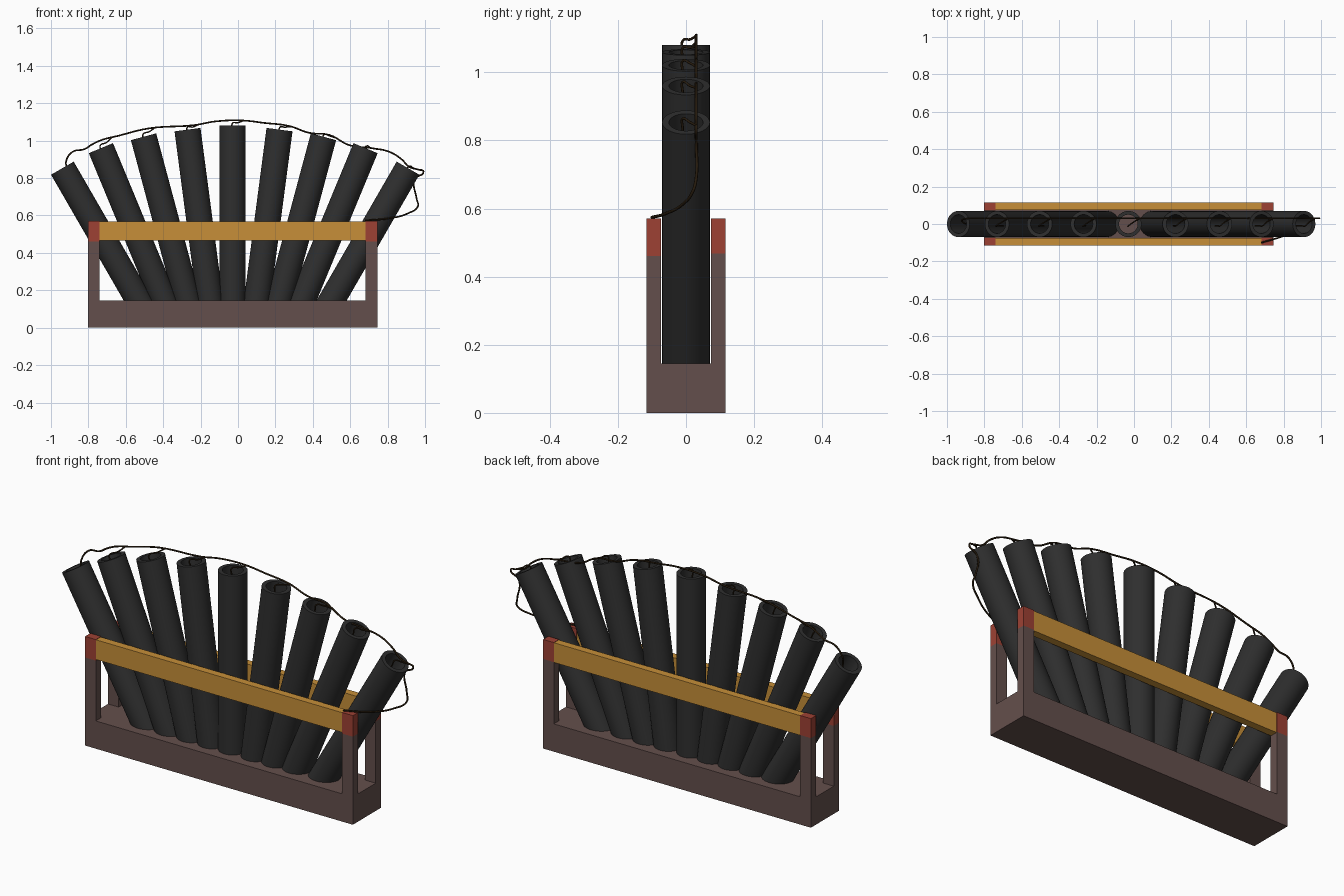
import bpy, bmesh, math
from mathutils import Vector, Matrix

if "Cube" in bpy.data.objects:
    bpy.data.objects.remove(bpy.data.objects["Cube"])


def material(name, rgb):
    m = bpy.data.materials.new(name)
    m.diffuse_color = (*rgb, 1)
    m.use_nodes = True
    m.node_tree.nodes["Principled BSDF"].inputs["Base Color"].default_value = m.diffuse_color
    return m


BROWN = material("brown_wood", (0.127, 0.078, 0.072))
ORANGE = material("orange_paint", (0.57, 0.275, 0.04))
RED = material("red_paint", (0.34, 0.053, 0.034))
BLACK = material("charcoal_tube", (0.028, 0.028, 0.028))
FUSE = material("dark_fuse", (0.02, 0.011, 0.004))


def add_mesh(name, bm, mat):
    bmesh.ops.recalc_face_normals(bm, faces=bm.faces)
    me = bpy.data.meshes.new(name)
    bm.to_mesh(me)
    bm.free()
    me.materials.append(mat)
    ob = bpy.data.objects.new(name, me)
    bpy.context.collection.objects.link(ob)
    return ob


def box(name, lo, hi, mat):
    lo, hi = Vector(lo), Vector(hi)
    bm = bmesh.new()
    bmesh.ops.create_cube(bm, size=1, matrix=Matrix.Translation((lo + hi) / 2)
                          @ Matrix.Diagonal((*(hi - lo), 1)))
    add_mesh(name, bm, mat)


# Frame: base, four posts with red tips, two rails
X0, X1, Y0, Y1 = -0.803, 0.745, 0.073, 0.116
BASE_TOP, TOP, PW = 0.145, 0.57, 0.062
box("base", (X0, -Y1, 0), (X1, Y1, BASE_TOP), BROWN)
for side, s, tip in (("front", -1, 0.46), ("back", 1, 0.468)):
    ya, yb = sorted((s * Y0, s * Y1))
    for end, xa in (("left", X0), ("right", X1 - PW)):
        box(f"{side}_{end}_post", (xa, ya, BASE_TOP), (xa + PW, yb, tip), BROWN)
        box(f"{side}_{end}_post_tip", (xa, ya, tip), (xa + PW, yb, TOP), RED)
    ya, yb = sorted((s * 0.075, s * 0.114))
    box(f"{side}_rail", (X0 + PW, ya, 0.465), (X1 - PW, yb, TOP - 0.002), ORANGE)


# Hollow tube along an axis, open at both ends
def tube(name, top, angle, n=40, ro=0.07, ri=0.05):
    length = (top[1] - BASE_TOP + 0.04) / math.cos(angle)
    mat = Matrix.Translation((top[0], 0, top[1])) @ Matrix.Rotation(angle, 4, 'Y')
    bm = bmesh.new()
    rings = []
    for r, z in ((ro, -length), (ro, 0), (ri, 0), (ri, -length)):
        rings.append([bm.verts.new(mat @ Vector((r * math.cos(2 * math.pi * i / n),
                                                 r * math.sin(2 * math.pi * i / n), z)))
                      for i in range(n)])
    for k in range(4):
        a, b = rings[k], rings[(k + 1) % 4]
        for i in range(n):
            j = (i + 1) % n
            bm.faces.new((a[i], a[j], b[j], b[i]))
    ob = add_mesh(name, bm, BLACK)
    bpy.ops.object.select_all(action='DESELECT')
    ob.select_set(True)
    bpy.context.view_layer.objects.active = ob
    bpy.ops.object.shade_smooth_by_angle(angle=math.radians(40))


# Round fuse cord through points
def cord(name, pts, r=0.0045):
    cu = bpy.data.curves.new(name, 'CURVE')
    cu.dimensions = '3D'
    cu.bevel_depth = r
    cu.bevel_resolution = 2
    cu.resolution_u = 6
    cu.use_fill_caps = True
    sp = cu.splines.new('BEZIER')
    sp.bezier_points.add(len(pts) - 1)
    for bp, p in zip(sp.bezier_points, pts):
        bp.co = p
        bp.handle_left_type = bp.handle_right_type = 'AUTO'
    cu.materials.append(FUSE)
    ob = bpy.data.objects.new(name, cu)
    bpy.context.collection.objects.link(ob)


# Main fuse: over the fan, then down to the front rail
F = 0.03
main = [(-0.9, 0.0, 0.79), (-0.915, 0.01, 0.86), (-0.92, 0.02, 0.885), (-0.885, F, 0.94),
        (-0.82, F, 0.955), (-0.78, F, 0.98), (-0.725, F, 1.005), (-0.645, F, 1.025),
        (-0.475, F, 1.066), (-0.235, F, 1.083), (-0.12, F, 1.103), (0.02, F, 1.108),
        (0.14, F, 1.095), (0.275, F, 1.078), (0.38, F, 1.042), (0.49, F, 1.03),
        (0.595, F, 0.976), (0.715, F, 0.96), (0.81, F, 0.94), (0.875, F, 0.9),
        (0.915, F, 0.86), (0.965, F, 0.845), (0.992, F, 0.835), (0.945, F, 0.795),
        (0.955, F, 0.69), (0.962, 0.02, 0.65), (0.91, -0.01, 0.612),
        (0.81, -0.06, 0.585), (0.68, -0.1, 0.574)]
cord("main_fuse", main)


def fuse_height(x):
    for a, b in zip(main[2:22], main[3:23]):
        if a[0] <= x <= b[0]:
            return a[2] + (b[2] - a[2]) * (x - a[0]) / (b[0] - a[0])
    return 0.84


# Nine tubes fanned at 7.5 degree steps, each with a short fuse
tops = [(-0.939, 0.853), (-0.733, 0.96), (-0.505, 1.021), (-0.27, 1.059), (-0.03, 1.08),
        (0.222, 1.059), (0.457, 1.021), (0.682, 0.96), (0.909, 0.853)]
for i, (x, z) in enumerate(tops):
    ang = math.radians(7.5 * (i - 4))
    tube(f"tube_{i + 1}", (x, z), ang)
    if i:
        ax = Vector((math.sin(ang), 0, math.cos(ang)))
        c = Vector((x, -0.01, z))
        xe = x + 0.06
        cord(f"short_fuse_{i + 1}", [c - ax * 0.09, c - ax * 0.02, c + ax * 0.012,
                                     (x + 0.03, 0.012, z + (fuse_height(x + 0.03) - z) * 0.6),
                                     (xe, F, fuse_height(xe))], 0.0038)
